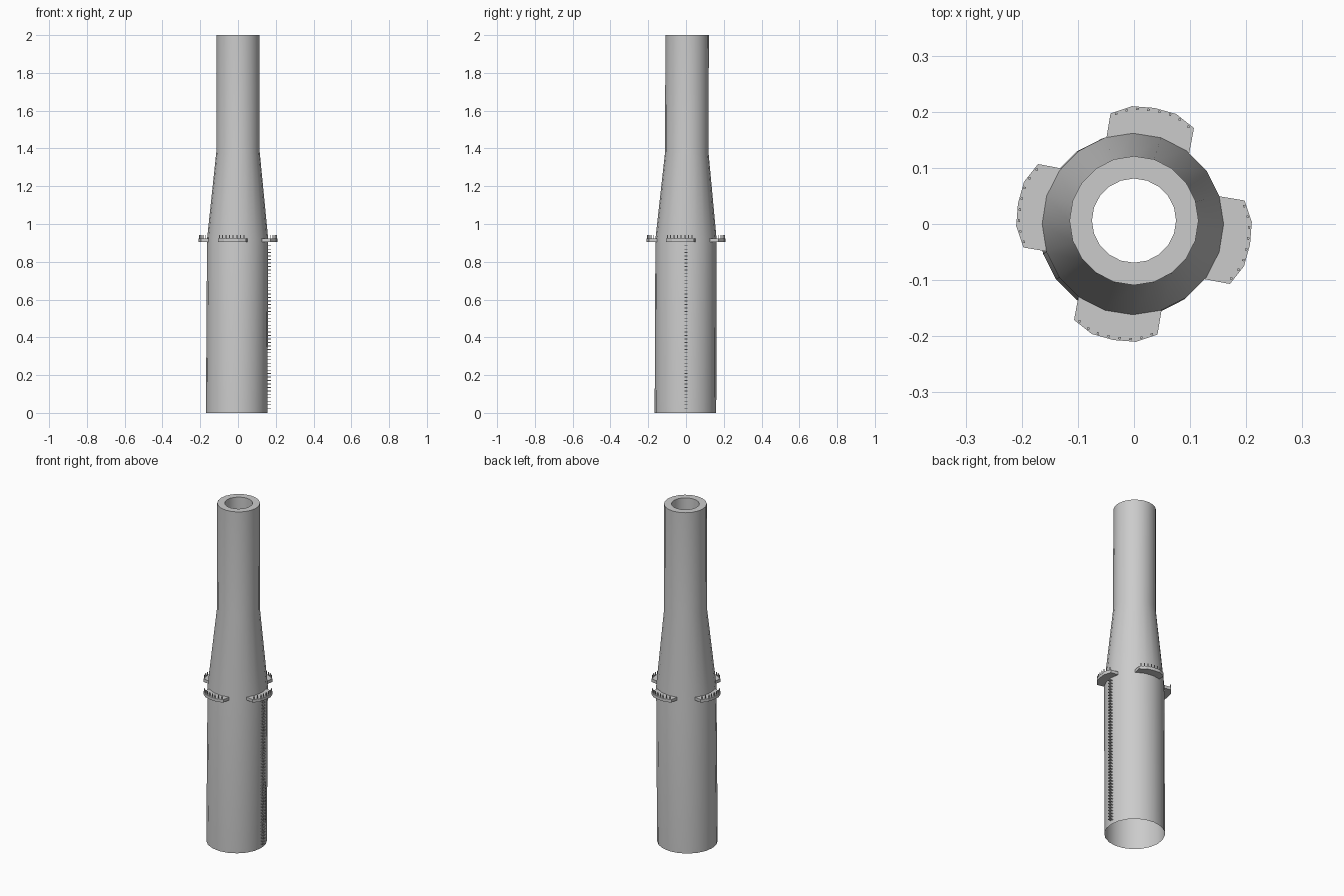
import bpy, bmesh, math
from mathutils import Matrix, Vector

if "Cube" in bpy.data.objects:
    bpy.data.objects.remove(bpy.data.objects["Cube"])


def finish(bm, name, smooth=False):
    bmesh.ops.recalc_face_normals(bm, faces=bm.faces)
    me = bpy.data.meshes.new(name)
    bm.to_mesh(me)
    bm.free()
    ob = bpy.data.objects.new(name, me)
    bpy.context.collection.objects.link(ob)
    if smooth:
        bpy.context.view_layer.objects.active = ob
        ob.select_set(True)
        bpy.ops.object.shade_smooth_by_angle(angle=math.radians(35))
        ob.select_set(False)
    return ob


def box(bm, centre, size, angle=0):
    m = (Matrix.Translation(centre) @ Matrix.Rotation(angle, 4, 'Z')
         @ Matrix.Diagonal((*size, 1)))
    bmesh.ops.create_cube(bm, size=1, matrix=m)


# Chimney shaft: open tube, slightly leaning, thick lip at the top
SIDES = 20
rings = [(-.007, -.003, 0, .163), (-.002, 0, .92, .162), (0, .004, 1.38, .115),
         (0, .006, 2, .115), (0, .006, 2, .075), (0, .006, 1.75, .075)]
bm = bmesh.new()
loops = []
for cx, cy, z, r in rings:
    loops.append([bm.verts.new((cx + r * math.cos(i * math.tau / SIDES),
                                cy + r * math.sin(i * math.tau / SIDES), z))
                  for i in range(SIDES)])
for a, b in zip(loops, loops[1:]):
    for i in range(SIDES):
        j = (i + 1) % SIDES
        bm.faces.new((a[i], a[j], b[j], b[i]))
finish(bm, "chimney_shaft", True)

# Four platforms with parallel sides, a faceted outer edge and short posts
arc = [Vector((.21 * math.cos(math.radians(a)) * s, .21 * math.sin(math.radians(a)) * s))
       for a, s in ((-22, .96), (-11, 1), (0, 1), (11, 1), (22, .96))]
outline = [Vector((.14, -.075))] + arc + [Vector((.14, .075))]
for n, side in enumerate(("right", "back", "left", "front")):
    turn = math.radians(-10 + 90 * n)
    rot = Matrix.Rotation(turn, 4, 'Z')
    bm = bmesh.new()
    face = bm.faces.new([bm.verts.new((p.x, p.y, .905)) for p in outline])
    ext = bmesh.ops.extrude_face_region(bm, geom=[face], use_keep_orig=True)
    bmesh.ops.translate(bm, vec=(0, 0, .018),
                        verts=[v for v in ext["geom"] if isinstance(v, bmesh.types.BMVert)])
    bm.transform(rot)
    finish(bm, "platform_" + side)
    bm = bmesh.new()
    for a, b in zip(arc, arc[1:]):
        for t in (.25, .75):
            p = a.lerp(b, t) * .98
            box(bm, (p.x, p.y, .932), (.004, .004, .022))
    bm.transform(rot)
    finish(bm, "platform_posts_" + side)

# Ladder of staple rungs up the right side
bm = bmesh.new()
for i in range(48):
    z = .025 + i * .0183
    box(bm, (.174, 0, z), (.004, .016, .004))
    for y in (-.006, .006):
        box(bm, (.163, y, z), (.018, .004, .004))
finish(bm, "ladder_rungs")
